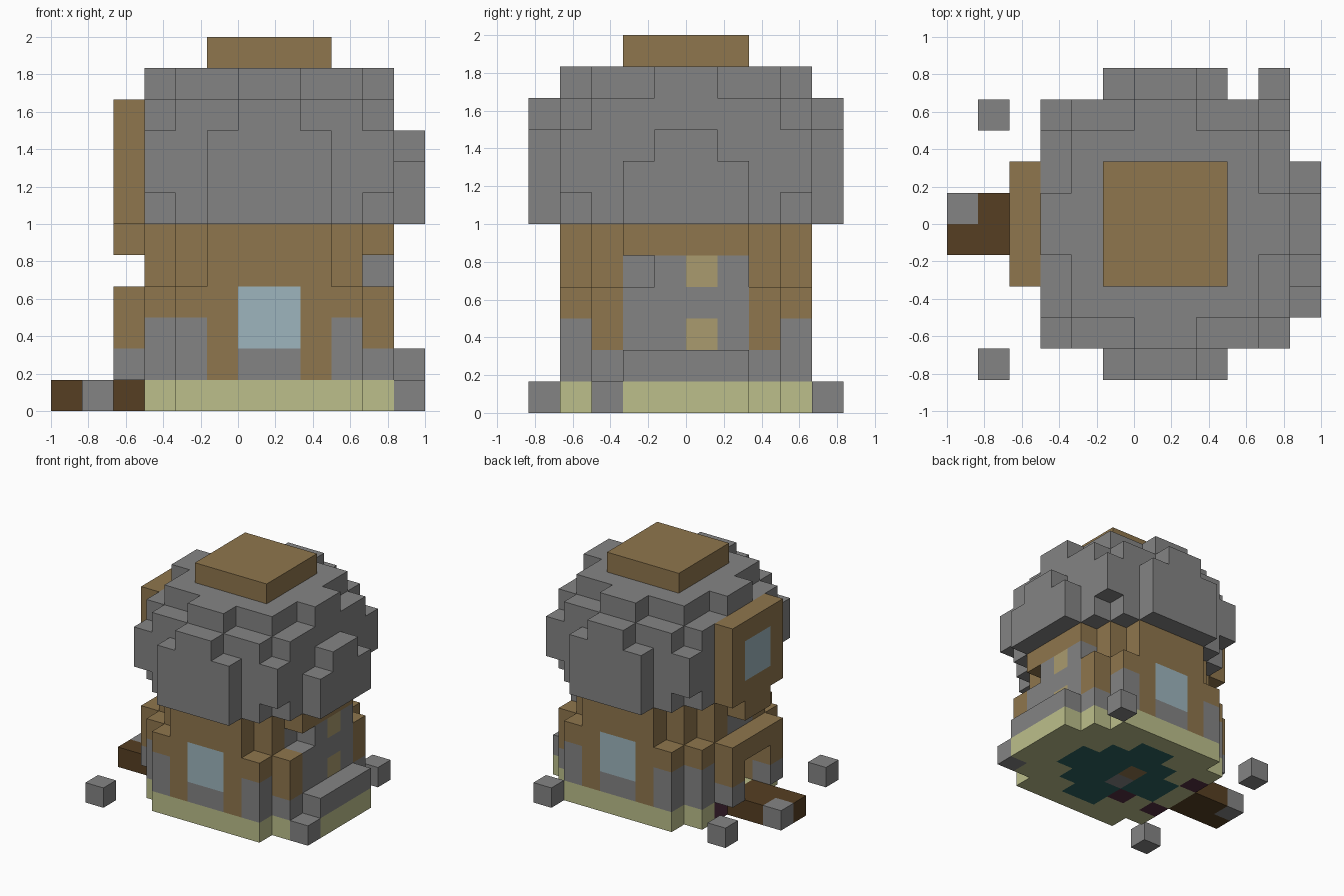
import bpy
import bmesh
from mathutils import Vector

if "Cube" in bpy.data.objects:
    bpy.data.objects.remove(bpy.data.objects["Cube"], do_unlink=True)

U = 1 / 6  # block size


def make_material(name, rgb):
    """Flat material from 0-255 display values, stored as linear."""
    lin = [((c / 255 + 0.055) / 1.055) ** 2.4 for c in rgb] + [1]
    m = bpy.data.materials.new(name)
    m.use_nodes = True
    m.diffuse_color = lin
    m.node_tree.nodes["Principled BSDF"].inputs["Base Color"].default_value = lin
    return m


COLOURS = {
    "stone grey": (132, 132, 132),
    "timber brown": (143, 118, 77),
    "dark plank": (86, 63, 34),
    "pale green": (188, 191, 139),
    "glass blue": (157, 181, 189),
    "warm tan": (170, 155, 110),
    "deep teal": (45, 100, 95),
    "dark plum": (85, 48, 66),
}
MATS = {n: make_material(n, c) for n, c in COLOURS.items()}
GREY, BROWN, PLANK, GREEN, GLASS, TAN, TEAL, PLUM = COLOURS

blocks = {}  # block position -> (part, colour)


def cells(xs, ys, zs):
    return [(x, y, z) for x in range(*xs) for y in range(*ys) for z in range(*zs)]


def fill(part, colour, xs, ys, zs):
    for c in cells(xs, ys, zs):
        blocks[c] = (part, colour)


def carve(xs, ys, zs):
    for c in cells(xs, ys, zs):
        blocks.pop(c, None)


def stepped(part, colour, zs, *halves):
    """Rounded plan: union of rectangles (half width, half depth) about x = 1."""
    for hx, hy in halves:
        fill(part, colour, (1 - hx, 1 + hx), (-hy, hy), zs)


# Green foundation with rug and floor pieces set in it
stepped("foundation", GREEN, (0, 1), (4, 3), (3, 4))
fill("foundation", GREEN, (5, 6), (-2, 2), (0, 1))
stepped("rug", TEAL, (0, 1), (3, 1), (2, 2), (1, 3))
fill("floor_inlay", BROWN, (0, 1), (0, 1), (0, 1))
fill("floor_inlay", GREY, (0, 1), (-1, 0), (0, 1))
fill("floor_inlay", PLUM, (-1, 0), (-2, -1), (0, 1))
for y in (-2, 1):
    fill("threshold", PLUM, (-3, -2), (y, y + 1), (0, 1))

# Walls, lower storey then narrower upper storey
stepped("lower_wall", BROWN, (1, 4), (4, 3), (3, 4))
stepped("upper_wall", BROWN, (4, 6), (2, 4), (3, 3), (4, 2))

# Stone footings, corner stones and windows, same at front and back
for y in (-4, 3):
    inner = -3 if y < 0 else 2
    fill("stone_footing", GREY, (0, 2), (y, y + 1), (1, 2))
    for x in (-2, 3):
        fill("corner_stone", GREY, (x, x + 1), (y, y + 1), (1, 3))
    fill("corner_stone", GREY, (-3, -2), (inner, inner + 1), (1, 3))
    fill("corner_stone", GREY, (4, 5), (inner, inner + 1), (1, 2))
    fill("window", GLASS, (0, 2), (y, y + 1), (2, 4))

# Stone chimney wall with hearth lights and a stone ledge
fill("stone_wall", GREY, (3, 5), (-2, 2), (1, 5))
fill("stone_ledge", GREY, (5, 6), (-2, 2), (1, 2))
carve((4, 5), (-2, -1), (4, 5))
for z in (2, 4):
    fill("hearth_light", TAN, (4, 5), (0, 1), (z, z + 1))

# Porch frame with stone feet, and the doorway cut through it
fill("porch", BROWN, (-4, -3), (-2, 2), (1, 4))
for y in (-2, 1):
    fill("porch_foot", GREY, (-4, -3), (y, y + 1), (1, 2))
carve((-4, -2), (-1, 1), (1, 3))
fill("door", GREY, (-2, -1), (-1, 1), (1, 3))
fill("stone_wall", GREY, (-3, -2), (-1, 1), (4, 5))

# Plank path
fill("path", PLANK, (-6, -3), (-1, 1), (0, 1))
fill("path_stone", GREY, (-6, -5), (0, 1), (0, 1))

# Domed stone roof, stacked in layers
stepped("roof", GREY, (6, 7), (4, 3), (3, 4), (2, 5))
stepped("roof", GREY, (7, 9), (4, 4), (2, 5))
stepped("roof", GREY, (9, 10), (4, 3), (3, 4), (1, 5))
stepped("roof", GREY, (10, 11), (3, 3), (4, 1), (1, 4))
fill("roof", GREY, (5, 6), (-2, 2), (6, 8))
fill("roof", GREY, (5, 6), (-1, 1), (8, 9))
fill("roof_cap", BROWN, (-1, 3), (-2, 2), (11, 12))

# Dormer above the porch
fill("dormer", BROWN, (-4, -3), (-2, 2), (6, 10))
fill("dormer", BROWN, (-4, -3), (-1, 1), (5, 6))
fill("dormer_window", GLASS, (-4, -3), (-1, 1), (7, 9))

# Loose boulders around the base
for x, y in ((-5, 3), (-5, -5), (4, 4), (5, -3)):
    fill("boulder", GREY, (x, x + 1), (y, y + 1), (0, 1))


def build(part):
    """Mesh the outer block faces of one part and merge flat areas."""
    bm = bmesh.new()
    names = sorted({c for p, c in blocks.values() if p == part})
    for pos, (p, colour) in blocks.items():
        if p != part:
            continue
        centre = Vector(pos) + Vector((0.5, 0.5, 0.5))
        for axis in range(3):
            for sign in (-1, 1):
                n = Vector((0, 0, 0))
                n[axis] = sign
                if tuple(int(a + b) for a, b in zip(pos, n)) in blocks:
                    continue
                u = Vector((0, 0, 0))
                u[(axis + 1) % 3] = 0.5
                v = n.cross(u)
                mid = centre + n / 2
                corners = (mid - u - v, mid + u - v, mid + u + v, mid - u + v)
                face = bm.faces.new([bm.verts.new(c * U) for c in corners])
                face.material_index = names.index(colour)
    bmesh.ops.remove_doubles(bm, verts=bm.verts, dist=0.001)
    bmesh.ops.dissolve_limit(bm, angle_limit=0.01, verts=bm.verts,
                             edges=bm.edges, delimit={'MATERIAL', 'NORMAL'})
    mesh = bpy.data.meshes.new(part)
    bm.to_mesh(mesh)
    bm.free()
    for n in names:
        mesh.materials.append(MATS[n])
    bpy.context.collection.objects.link(bpy.data.objects.new(part, mesh))


for part in sorted({p for p, _ in blocks.values()}):
    build(part)
